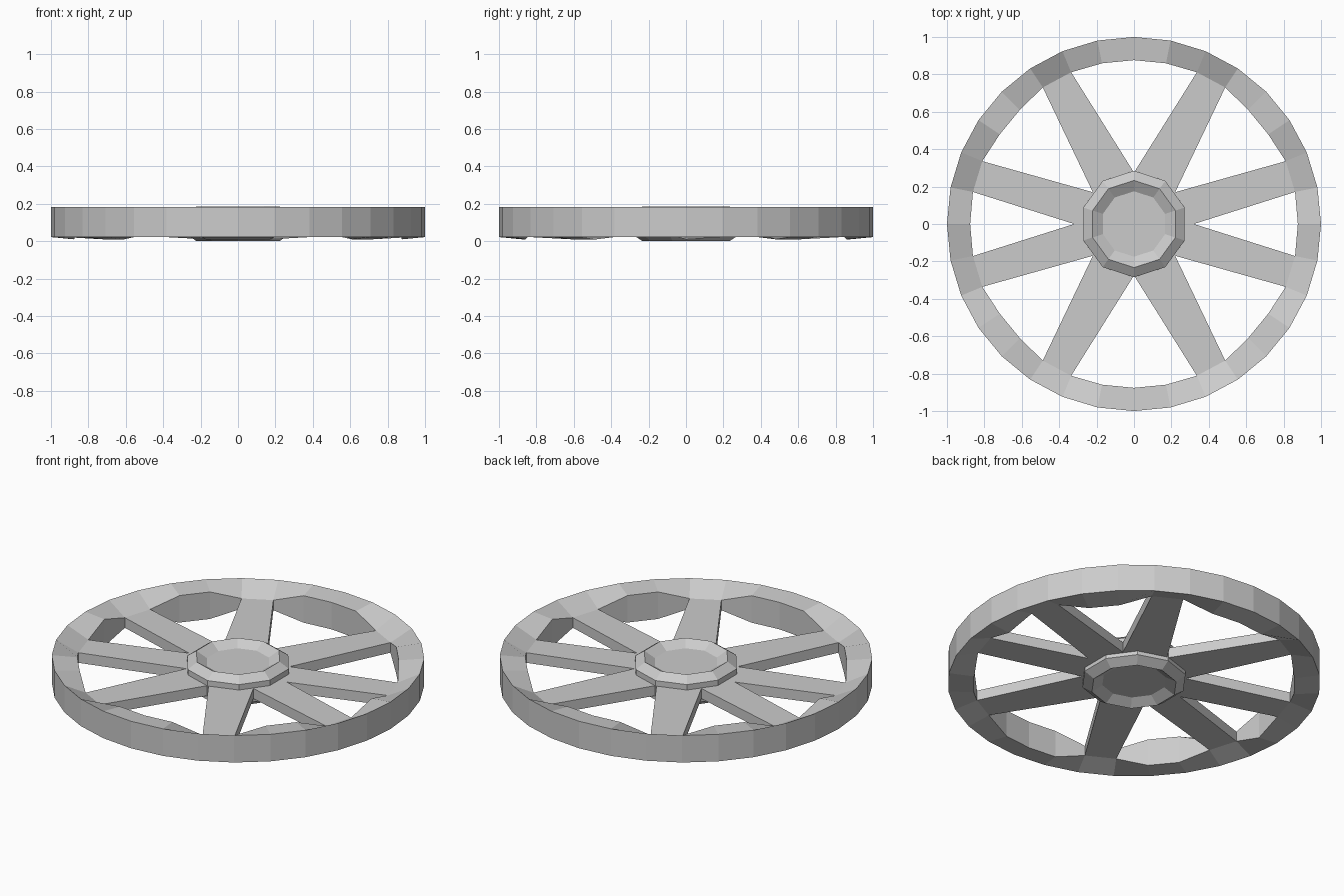
import bpy, bmesh
from math import sin, cos, pi

if "Cube" in bpy.data.objects:
    bpy.data.objects.remove(bpy.data.objects["Cube"])

N = 32                                    # rim sides
SPOKE_ENDS = {1, 2, 5, 6, 10, 11, 14, 15}   # rim corners touching spokes, per half turn
Z_LO, Z_HI = 0.058, 0.118                 # spoke underside and top


def finish(bm, name):
    bmesh.ops.recalc_face_normals(bm, faces=bm.faces)
    me = bpy.data.meshes.new(name)
    bm.to_mesh(me)
    bm.free()
    ob = bpy.data.objects.new(name, me)
    bpy.context.collection.objects.link(ob)
    return ob


def polar(r, a):
    return r * cos(a), r * sin(a)


def rim_inner(i):
    """Inner rim corner: radius, bottom z, top z."""
    k = i % 16
    if k in SPOKE_ENDS:
        return 0.878, Z_LO, Z_HI
    r = 0.863 if k in (3, 4, 12, 13) else 0.876
    return r, 0.01, 0.17


def loft(bm, rings, closed):
    """Join neighbouring rings of vertices with quads."""
    n, m = len(rings), len(rings[0])
    for i in range(n if closed else n - 1):
        a, b = rings[i], rings[(i + 1) % n]
        for j in range(m):
            k = (j + 1) % m
            bm.faces.new((a[j], a[k], b[k], b[j]))


# Rim: the inner wall is tall between spokes and pinches to spoke thickness
bm = bmesh.new()
rings = []
for i in range(N):
    a = 2 * pi * i / N
    r, lo, hi = rim_inner(i)
    section = [(1, 0.022), (1, 0.182), (r, hi), (r, lo)]
    rings.append([bm.verts.new((*polar(q, a), z)) for q, z in section])
loft(bm, rings, True)
finish(bm, "rim")

# Hub: ten-sided, bevelled edge and dished centre on both faces
bm = bmesh.new()
profile = [(0.175, 0.035), (0.233, 0.0), (0.285, 0.036),
           (0.285, 0.15), (0.233, 0.186), (0.175, 0.151)]
rings = [[bm.verts.new((*polar(r, pi / 2 + 2 * pi * j / 10), z)) for j in range(10)]
         for r, z in profile]
loft(bm, rings, False)
bm.faces.new(rings[0])
bm.faces.new(rings[-1])
finish(bm, "hub")

# Spokes: two flat bars, mirrored into all four quarters
bm = bmesh.new()
bars = [((0.32, 0.0), (0.22, 0.17), 1), ((0.22, 0.17), (0.0, 0.275), 5)]
for p, q, i in bars:
    outline = [p, polar(0.878, 2 * pi * i / N), polar(0.878, 2 * pi * (i + 1) / N), q,
               (q[0] * 0.75, q[1] * 0.75), (p[0] * 0.75, p[1] * 0.75)]
    lo, hi = ([bm.verts.new((x, y, z)) for x, y in outline] for z in (Z_LO, Z_HI))
    loft(bm, [lo, hi], False)
    bm.faces.new(lo)
    bm.faces.new(hi)
spokes = finish(bm, "spokes")
mirror = spokes.modifiers.new("mirror", 'MIRROR')
mirror.use_axis = (True, True, False)
mirror.use_mirror_merge = False
